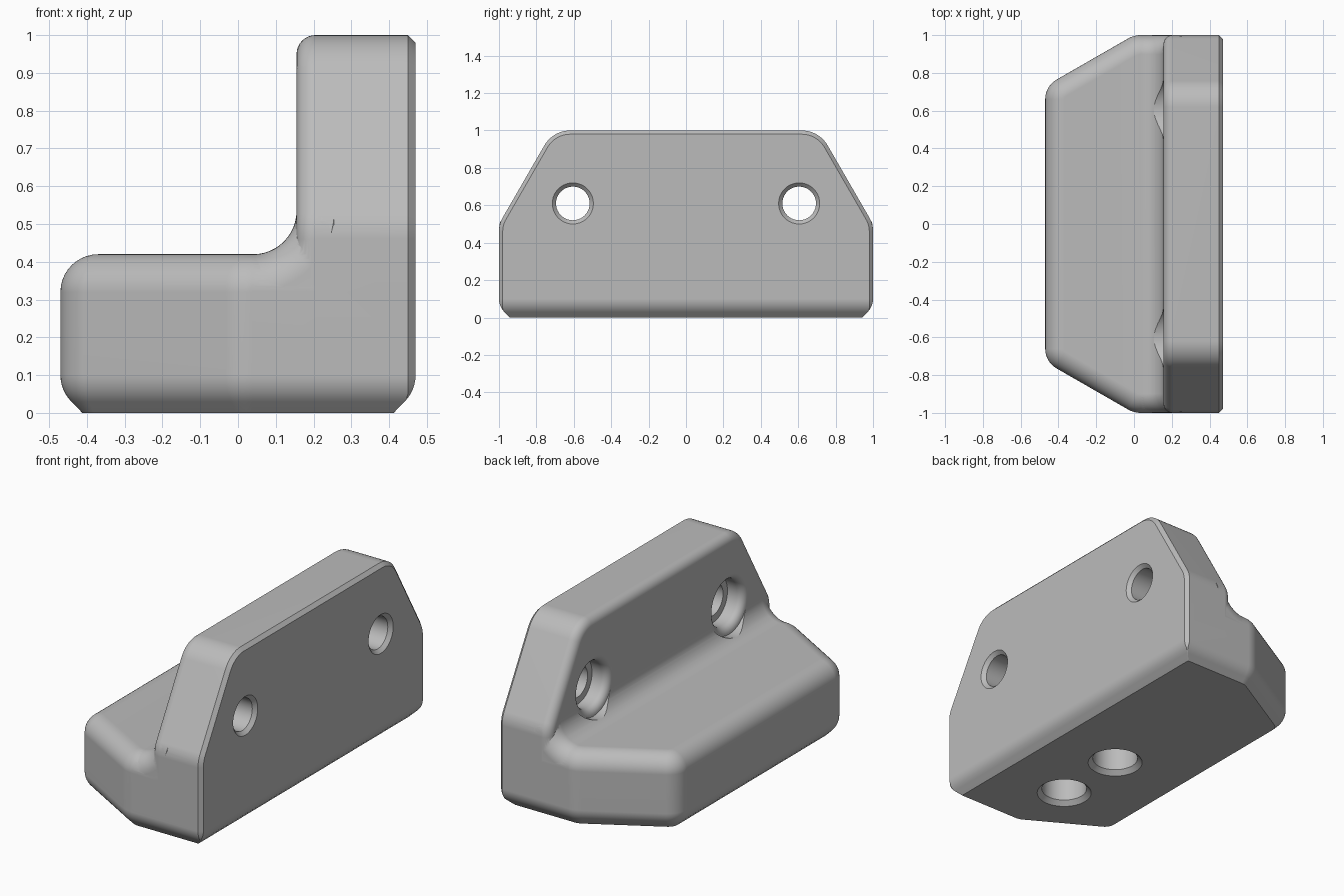
import bpy, bmesh
from math import sin, cos, tan, pi, radians, sqrt
from mathutils import Vector, Matrix

cube = bpy.data.objects.get("Cube")
if cube:
    bpy.data.objects.remove(cube, do_unlink=True)

grey = bpy.data.materials.new("light_grey")
grey.use_nodes = True
COLOUR = (0.5, 0.5, 0.5, 1)
grey.diffuse_color = COLOUR
grey.node_tree.nodes["Principled BSDF"].inputs["Base Color"].default_value = COLOUR


def loft(name, rings):
    """Closed solid through rings that share one point count."""
    bm = bmesh.new()
    loops = [[bm.verts.new(p) for p in ring] for ring in rings]
    n = len(loops[0])
    for a, b in zip(loops, loops[1:]):
        for i in range(n):
            j = (i + 1) % n
            bm.faces.new((a[i], a[j], b[j], b[i]))
    bm.faces.new(loops[0])
    bm.faces.new(loops[-1])
    bmesh.ops.recalc_face_normals(bm, faces=bm.faces)
    me = bpy.data.meshes.new(name)
    bm.to_mesh(me)
    bm.free()
    me.materials.append(grey)
    ob = bpy.data.objects.new(name, me)
    bpy.context.collection.objects.link(ob)
    return ob


def outline(corners, inset):
    """Counter-clockwise polygon with rounded corners (x, y, radius, steps), moved inwards."""
    pts = []
    for i, (x, y, r, steps) in enumerate(corners):
        p = Vector((x, y))
        e1 = (p - Vector(corners[i - 1][:2])).normalized()
        e2 = (Vector(corners[(i + 1) % len(corners)][:2]) - p).normalized()
        n1, n2 = Vector((-e1.y, e1.x)), Vector((-e2.y, e2.x))
        r = max(r - inset, 0.003)
        c = p + (n1 + n2) / (1 + n1.dot(n2)) * (inset + r)
        turn = n1.angle(n2)
        for k in range(steps + 1):
            pts.append(c + Matrix.Rotation(turn * k / steps, 2) @ (-n1 * r))
    return pts


def arc(r, a0, a1, steps=10):
    """(inset, depth) pairs of an edge rounding, angles in degrees."""
    angles = [radians(a0 + (a1 - a0) * k / steps) for k in range(steps + 1)]
    return [(r - r * cos(a), r - r * sin(a)) for a in angles]


def boolean(target, tool, op):
    m = target.modifiers.new("cut", "BOOLEAN")
    m.object, m.operation, m.solver = tool, op, "EXACT"
    bpy.context.view_layer.objects.active = target
    bpy.ops.object.modifier_apply(modifier=m.name)
    bpy.data.objects.remove(tool, do_unlink=True)


# Base block: angled front corners, soft top edge, chamfered round below
W, R = 0.47, 0.1
TOP = 0.42
base_plan = [(W, -1, 0.02, 1), (W, 1, 0.02, 1), (0, 1, 0.14, 6), (-W, 0.73, 0.12, 10),
             (-W, -0.73, 0.12, 10), (0, -1, 0.14, 6)]
levels = [(0.058, 0)] + [(i, d) for i, d in arc(R, 45, 0, 6)]
levels += [(i, TOP - d) for i, d in arc(R, 0, 90)]
body = loft("mounting_bracket",
            [[(p.x, p.y, z) for p in outline(base_plan, i)] for i, z in levels])

# Upright plate: sloped shoulders, rounded front edge, chamfered back edge
FRONT = 0.155
SLOPE = tan(radians(30))
plate_plan = [(-1, 0.2, 0.01, 1), (1, 0.2, 0.01, 1), (1, 0.5, 0.15, 6),
              (1 - 0.5 * SLOPE, 1, 0.16, 10), (-1 + 0.5 * SLOPE, 1, 0.16, 10), (-1, 0.5, 0.15, 6)]
levels = [(i, FRONT + d) for i, d in arc(0.05, 90, 0, 8)] + [(0, W - 0.02), (0.02, W)]
plate = loft("upright_plate",
             [[(x, p.x, p.y) for p in outline(plate_plan, i)] for i, x in levels])

# Inner fillet strip whose ends sink to follow the rounded edges
FR = 0.115
CX, CZ = FRONT - FR, TOP + FR


def fillet_ring(y, inset):
    r = FR + inset
    pts = [(CX + r * sin(a), CZ - r * cos(a)) for a in [pi / 2 * k / 12 for k in range(13)]]
    pts += [(0.3, CZ), (0.3, 0.25), (CX, 0.25)]
    side = 1 if y > 0 else -1
    return [(x, side * min(abs(y), 0.999 - max(0, z - 0.5) * SLOPE), z) for x, z in pts]


ends = [(0.999 - d, i) for d, i in arc(R, 0, 90)]
rings = [fillet_ring(-y, i) for y, i in ends]
rings += [fillet_ring(y, i) for y, i in reversed(ends)]
strip = loft("inner_fillet", rings)

boolean(body, plate, "UNION")
boolean(body, strip, "UNION")


def hole(profile, axis, centre, steps=40):
    """Cut a turned profile of (position, radius) along x or z."""
    rings = []
    for t, r in profile:
        ring = []
        for k in range(steps):
            u, v = r * cos(2 * pi * k / steps), r * sin(2 * pi * k / steps)
            ring.append(Vector((t, u, v) if axis == "x" else (u, v, t)) + Vector(centre))
        rings.append(ring)
    boolean(body, loft("hole_cutter", rings), "DIFFERENCE")


# Screw holes: chamfered at the back, counterbored with a soft lip at the front
lip = [(FRONT + 0.04 - 0.04 * sin(a), 0.17 - 0.04 * cos(a))
       for a in [pi / 2 * k / 6 for k in range(7)]]
screw = [(-0.05, 0.17)] + lip[::-1] + [(0.255, 0.13), (0.255, 0.09),
                                       (W - 0.02, 0.09), (W, 0.11), (W + 0.05, 0.11)]
for side in (-1, 1):
    hole(screw, "x", (0, side * 0.605, 0.61))

# Blind holes under the base
for y in (-0.57, -0.145):
    hole([(-0.05, 0.145), (0, 0.145), (0.025, 0.12), (0.3, 0.12)], "z", (0.01, y, 0))

# Smooth roundings, crisp chamfers
bpy.ops.object.select_all(action="DESELECT")
body.select_set(True)
bpy.context.view_layer.objects.active = body
bpy.ops.object.shade_smooth_by_angle(angle=radians(30))
wn = body.modifiers.new("even_shading", "WEIGHTED_NORMAL")
wn.keep_sharp = True
